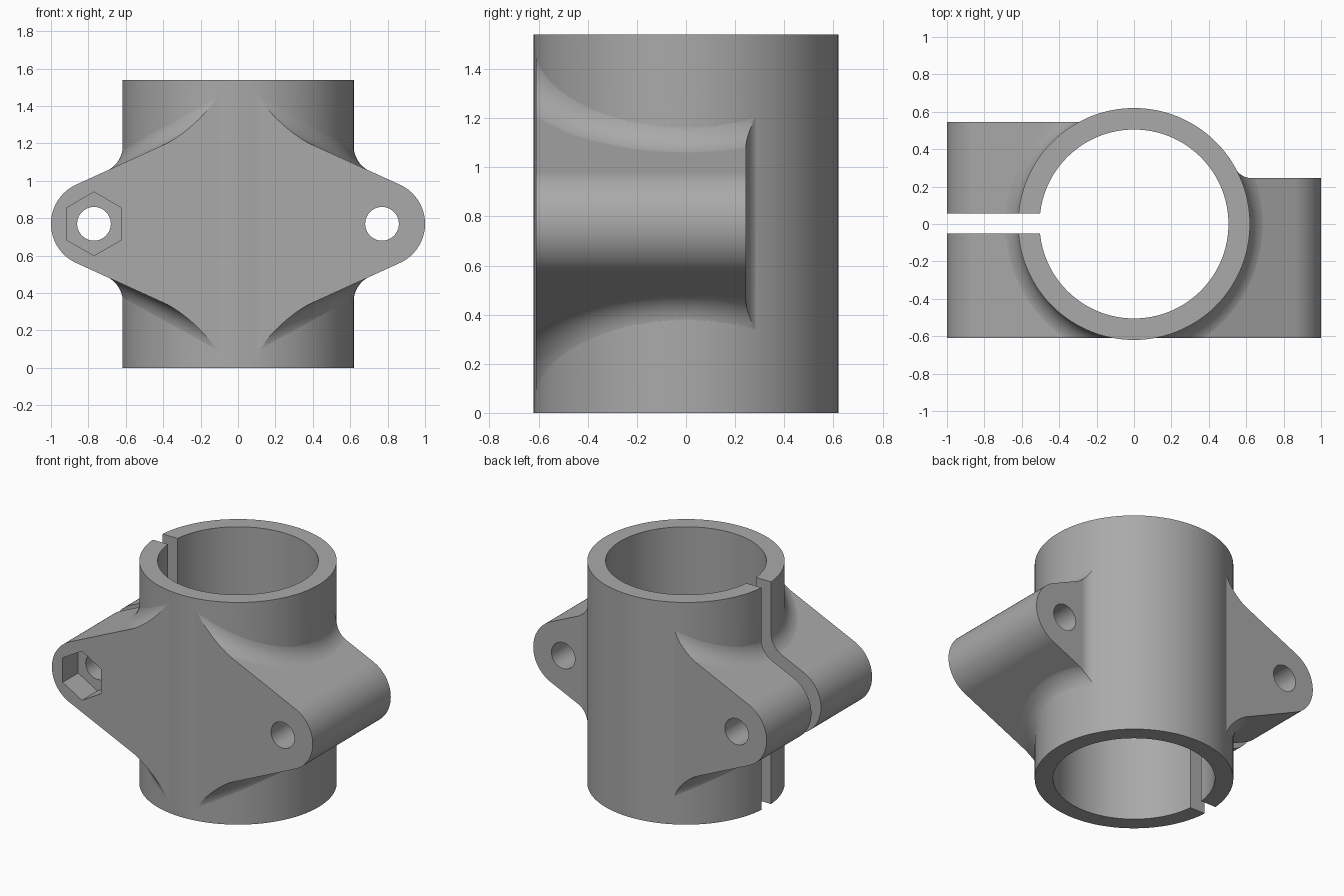
import bpy, bmesh, math
from mathutils import Vector

if "Cube" in bpy.data.objects:
    bpy.data.objects.remove(bpy.data.objects["Cube"], do_unlink=True)

R, BORE, H = 0.62, 0.505, 1.54        # tube
MID = H / 2
EAR_X, EAR_R = 0.77, 0.23             # rounded ear ends
SLOPE = math.radians(24.5)            # slope of the ear flanks
FRONT, BACK_LONG, BACK_SHORT = -0.61, 0.545, 0.245
FILLET = 0.15


def new_object(name, bm):
    bmesh.ops.recalc_face_normals(bm, faces=bm.faces)
    mesh = bpy.data.meshes.new(name)
    bm.to_mesh(mesh)
    bm.free()
    obj = bpy.data.objects.new(name, mesh)
    bpy.context.collection.objects.link(obj)
    return obj


def prism(name, points, offset):
    """Extrude a closed outline of 3D points."""
    bm = bmesh.new()
    face = bm.faces.new([bm.verts.new(p) for p in points])
    ext = bmesh.ops.extrude_face_region(bm, geom=[face])["geom"]
    verts = [g for g in ext if isinstance(g, bmesh.types.BMVert)]
    bmesh.ops.translate(bm, verts=verts, vec=offset)
    return new_object(name, bm)


def disc(radius, n, x=0.0, z=None, turn=0.0):
    """Circle outline, level when z is None, otherwise facing the front."""
    pts = []
    for i in range(n):
        a = turn + math.tau * i / n
        u, v = radius * math.cos(a), radius * math.sin(a)
        pts.append((x + u, v, -0.2) if z is None else (x + u, -1, z + v))
    return pts


def combine(target, tool, operation):
    mod = target.modifiers.new("combine", 'BOOLEAN')
    mod.operation, mod.object, mod.solver = operation, tool, 'EXACT'
    bpy.context.view_layer.objects.active = target
    bpy.ops.object.modifier_apply(modifier=mod.name)
    bpy.data.objects.remove(tool, do_unlink=True)


def flank(x):
    """Height of the sloped ear flank above the middle."""
    return (EAR_R - (x - EAR_X) * math.sin(SLOPE)) / math.cos(SLOPE)


def fillet(side, up):
    """Rolling-ball blend between the tube and one sloped flank."""
    bm = bmesh.new()
    rings, steps, arc, sink = [], 72, 14, 0.06
    normal = Vector((math.sin(SLOPE), 0, math.cos(SLOPE)))
    for i in range(steps + 1):
        t = math.radians(-84 + 168 * i / steps)
        radial = Vector((math.cos(t), math.sin(t), 0))
        c = radial * (R + FILLET - 0.002)
        c.z = flank(c.x) + (FILLET - 0.001) / math.cos(SLOPE)
        ball = [c + FILLET * (-radial).slerp(-normal, k / arc) for k in range(arc + 1)]
        inner = radial * (R - sink)
        corner = Vector((inner.x, inner.y, flank(inner.x) - sink))
        inner.z = ball[0].z
        ring = [inner] + ball + [ball[-1] - normal * sink, corner]
        rings.append([bm.verts.new((side * p.x, p.y, MID + up * p.z)) for p in ring])
    n = len(rings[0])
    for a, b in zip(rings, rings[1:]):
        for k in range(n):
            m = (k + 1) % n
            bm.faces.new((a[k], a[m], b[m], b[k]))
    bm.faces.new(rings[0])
    bm.faces.new(rings[-1])
    return new_object("fillet", bm)


def ear(side, plan):
    # rounded, tapering outline extruded front to back
    top = math.pi / 2 - SLOPE
    outline = [(0, -1, MID - flank(0))]
    for i in range(41):
        a = -top + 2 * top * i / 40
        outline.append((side * (EAR_X + EAR_R * math.cos(a)), -1, MID + EAR_R * math.sin(a)))
    outline.append((0, -1, MID + flank(0)))
    obj = prism("ear", outline, (0, 2, 0))
    for up in (1, -1):
        combine(obj, fillet(side, up), 'UNION')
    # trim to the plan shape
    combine(obj, prism("plan", [(x, y, -0.2) for x, y in plan], (0, 0, 2)), 'INTERSECT')
    return obj


# Tube
body = prism("clamp_body", [(x, y, 0) for x, y, _ in disc(R, 128)], (0, 0, H))

# Long split ear, and short solid ear with a small blend at its back
long_plan = [(-1.1, FRONT), (0, FRONT), (0, BACK_LONG), (-1.1, BACK_LONG)]
small = 0.1
cy = BACK_SHORT + small
cx = math.sqrt((R + small - 0.002) ** 2 - cy ** 2)
end = math.atan2(cy, cx) - math.pi
short_plan = [(0, FRONT), (1.1, FRONT), (1.1, BACK_SHORT)]
for i in range(11):
    a = -math.pi / 2 + (end + math.pi / 2) * i / 10
    short_plan.append((cx + small * math.cos(a), cy + small * math.sin(a)))
short_plan += [(0.5, 0.27), (0, 0.27)]
combine(body, ear(-1, long_plan), 'UNION')
combine(body, ear(1, short_plan), 'UNION')

# Bore, clamping slit, bolt holes and nut pocket
combine(body, prism("bore", disc(BORE, 128), (0, 0, 2)), 'DIFFERENCE')
slit = [(-1.2, -0.05, -0.2), (-0.3, -0.05, -0.2), (-0.3, 0.055, -0.2), (-1.2, 0.055, -0.2)]
combine(body, prism("slit", slit, (0, 0, 2)), 'DIFFERENCE')
for x in (-EAR_X, EAR_X):
    combine(body, prism("bolt_hole", disc(0.09, 48, x, MID), (0, 2, 0)), 'DIFFERENCE')
pocket = disc(0.17, 6, -EAR_X, MID, math.pi / 2)
combine(body, prism("nut_pocket", pocket, (0, 1 + FRONT + 0.17, 0)), 'DIFFERENCE')

# Single grey material
grey = bpy.data.materials.new("plain_grey")
grey.use_nodes = True
colour = (0.4, 0.4, 0.4, 1)
grey.diffuse_color = colour
grey.node_tree.nodes["Principled BSDF"].inputs["Base Color"].default_value = colour
body.data.materials.clear()
body.data.materials.append(grey)
for poly in body.data.polygons:
    poly.material_index = 0

# Smooth curves with sharp edges
bpy.ops.object.select_all(action='DESELECT')
body.select_set(True)
bpy.context.view_layer.objects.active = body
bpy.ops.object.shade_smooth_by_angle(angle=math.radians(25))
weighted = body.modifiers.new("even_shading", 'WEIGHTED_NORMAL')
weighted.keep_sharp = True
